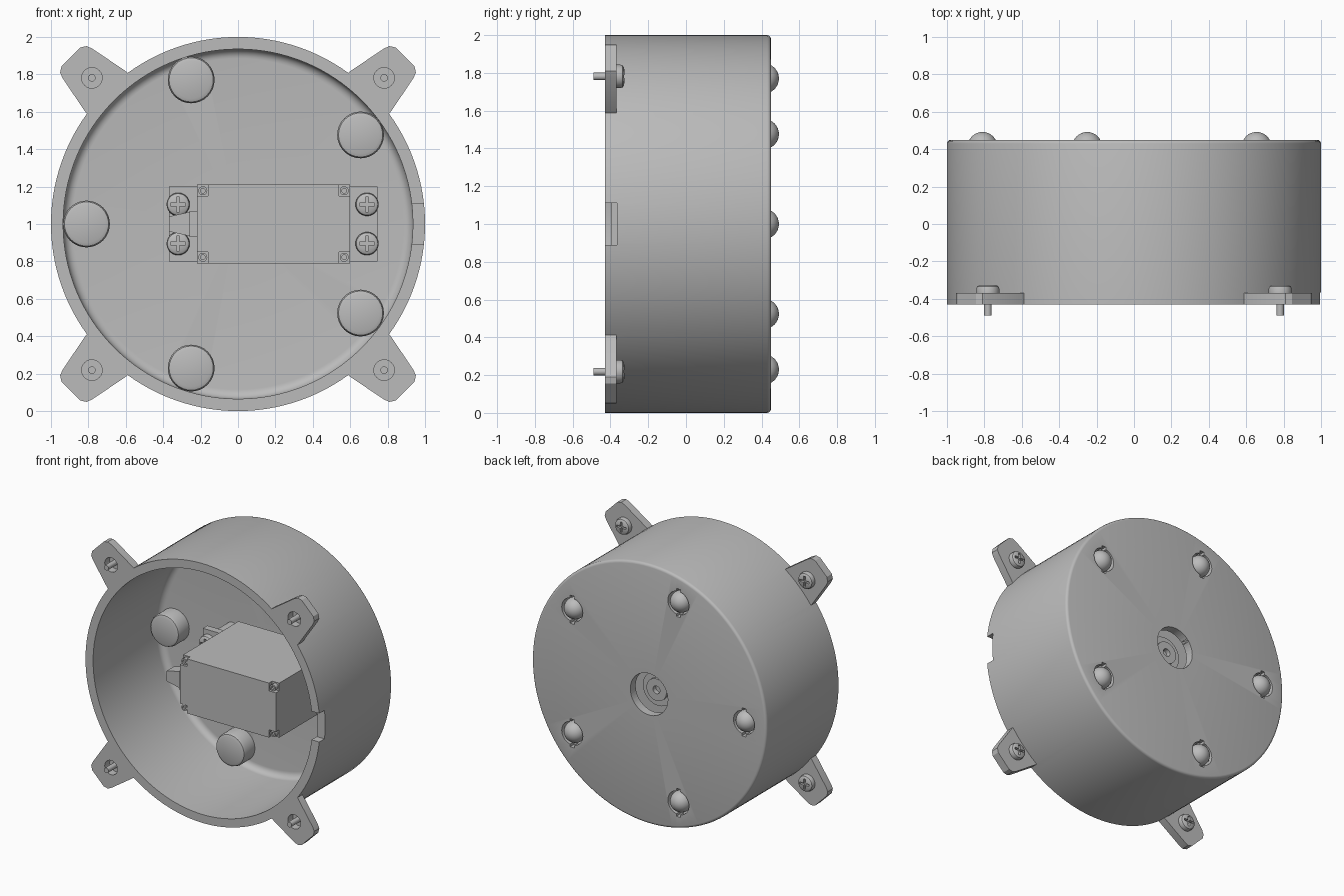
import bpy, bmesh
from math import pi, cos, sin, radians
from mathutils import Vector, Matrix

if "Cube" in bpy.data.objects:
    bpy.data.objects.remove(bpy.data.objects["Cube"], do_unlink=True)

GREY = (0.5, 0.5, 0.5, 1)
mat = bpy.data.materials.new("plain grey")
mat.use_nodes = True
mat.diffuse_color = GREY
mat.node_tree.nodes["Principled BSDF"].inputs["Base Color"].default_value = GREY

CZ = 1.0          # height of the housing axis
FRONT, BACK, FLOOR = -0.43, 0.45, 0.385


def finish(name, bm):
    bmesh.ops.recalc_face_normals(bm, faces=bm.faces)
    me = bpy.data.meshes.new(name)
    bm.to_mesh(me)
    bm.free()
    me.materials.append(mat)
    ob = bpy.data.objects.new(name, me)
    bpy.context.collection.objects.link(ob)
    return ob


def lathe(name, profile, x=0, z=CZ, steps=32, closed=False):
    """Spin (radius, y) points around an axis parallel to y."""
    bm = bmesh.new()
    vs = [bm.verts.new((r, y, 0)) for r, y in profile]
    for a, b in zip(vs, vs[1:] + vs[:1] if closed else vs[1:]):
        bm.edges.new((a, b))
    bmesh.ops.spin(bm, geom=bm.verts[:] + bm.edges[:], cent=(0, 0, 0),
                   axis=(0, 1, 0), angle=2 * pi, steps=steps)
    bmesh.ops.remove_doubles(bm, verts=bm.verts, dist=1e-5)
    bmesh.ops.translate(bm, verts=bm.verts, vec=(x, 0, z))
    return finish(name, bm)


def rod(name, r, y0, y1, x=0, z=CZ, steps=24):
    return lathe(name, [(0, y0), (r, y0), (r, y1), (0, y1)], x, z, steps)


def prism(name, points, y0, y1):
    """Extrude an (x, z) outline along y."""
    bm = bmesh.new()
    face = bm.faces.new([bm.verts.new((x, y0, z)) for x, z in points])
    out = bmesh.ops.extrude_face_region(bm, geom=[face])
    new = [v for v in out["geom"] if isinstance(v, bmesh.types.BMVert)]
    bmesh.ops.translate(bm, verts=new, vec=(0, y1 - y0, 0))
    return finish(name, bm)


def box(name, x0, x1, z0, z1, y0, y1):
    return prism(name, [(x0, z0), (x1, z0), (x1, z1), (x0, z1)], y0, y1)


def combine(ob, others, operation):
    """Apply booleans and drop the helper objects."""
    for other in others:
        m = ob.modifiers.new("bool", "BOOLEAN")
        m.operation, m.object, m.solver = operation, other, "EXACT"
    bpy.context.view_layer.update()
    dg = bpy.context.evaluated_depsgraph_get()
    me = bpy.data.meshes.new_from_object(ob.evaluated_get(dg))
    ob.modifiers.clear()
    ob.data = me
    for other in others:
        bpy.data.objects.remove(other, do_unlink=True)


def screw(name, x, z, seat, d, radius, height, length):
    """Cross-head screw; its head points along d on the y axis."""
    prof = [(0, -length), (0.02, -length), (0.02, 0), (radius, 0), (radius, height * .5),
            (radius * .93, height * .78), (radius * .75, height * .95), (0, height)]
    ob = lathe(name, [(r, seat + d * h) for r, h in prof], x, z, 28)
    a, b = 0.04, 0.008
    y = sorted((seat + d * height * .5, seat + d * height * 1.5))
    cross = [(a, b), (b, b), (b, a), (-b, a), (-b, b), (-a, b),
             (-a, -b), (-b, -b), (-b, -a), (b, -a), (b, -b), (a, -b)]
    combine(ob, [prism("cutter", [(x + p, z + q) for p, q in cross], *y)], "DIFFERENCE")


# Round cup housing, open at the front, with rounded rear edge and inner floor
f, g = 0.05, 0.02
inner = [(0.935 - f + f * cos(t), FLOOR - f + f * sin(t))
         for t in [radians(a) for a in range(0, 91, 15)]]
outer = [(1 - g + g * cos(t), BACK - g + g * sin(t))
         for t in [radians(a) for a in range(0, 91, 30)]]
housing = lathe("housing", [(0, FLOOR)] + inner[::-1] + [(0.935, FRONT), (1, FRONT)]
                + outer + [(0, BACK)], steps=128)

# Four tapered mounting ears
half = [(0.96, 0.155), (0.992, 0.155), (1.215, 0.112), (1.245, 0.1), (1.264, 0.07)]
outline = half + [(r, -t) for r, t in reversed(half)]
ears, cuts = [], []
for k in range(4):
    a = pi / 4 + k * pi / 2
    c, s = cos(a), sin(a)
    ears.append(prism("ear", [(r * c - t * s, CZ + r * s + t * c) for r, t in outline],
                      FRONT, -0.368))
    x, z = 1.105 * c, CZ + 1.105 * s
    cuts.append(rod("ear_hole", 0.055, -0.5, -0.3, x, z))
    screw("ear_screw", x, z, -0.37, 1, 0.062, 0.045, 0.12)
combine(housing, ears, "UNION")

# Five ball feet, each in a pocket inside the cup
for k in range(5):
    a = pi + k * 2 * pi / 5
    x, z = 0.81 * cos(a), CZ + 0.81 * sin(a)
    cuts.append(rod("pocket", 0.09, 0.3, 0.6, x, z, 32))
    cuts.append(box("slot", x - .018, x + .018, z - .108, z + .108, 0.405, 0.6))
    lathe("ball_socket", [(0.125, 0.392), (0.125, 0.28), (0.118, 0.262), (0.1, 0.255),
                          (0, 0.255), (0, 0.3), (0.09, 0.3), (0.09, 0.392)],
          x, z, 32, closed=False)
    R = 0.08
    lathe("ball_foot", [(R * sin(t), 0.412 - R * cos(t))
                        for t in [pi * i / 16 for i in range(17)]], x, z, 32)

# Shaft hole in the rear and cable notch in the rim
cuts.append(rod("shaft_hole", 0.16, 0.3, 0.6, steps=48))
cuts.append(box("notch", 0.9, 1.1, 0.89, 1.11, -0.6, -0.366))
combine(housing, cuts, "DIFFERENCE")

# Motor case: body, notched front cover with corner screws
X0, X1, Z0, Z1 = -0.22, 0.6, 0.79, 1.21
box("motor_body", X0, X1, Z0, Z1, -0.355, 0.32)
n = 0.06
prism("motor_cover", [(X0 + n, Z0), (X1 - n, Z0), (X1 - n, Z0 + n), (X1, Z0 + n),
                      (X1, Z1 - n), (X1 - n, Z1 - n), (X1 - n, Z1), (X0 + n, Z1),
                      (X0 + n, Z1 - n), (X0, Z1 - n), (X0, Z0 + n), (X0 + n, Z0 + n)],
      -0.395, -0.355)
for x in (X0 + .032, X1 - .032):
    for z in (Z0 + .032, Z1 - .032):
        lathe("cover_screw", [(0, -.375), (.013, -.375), (.013, -.388), (.024, -.388),
                              (.024, -.35), (0, -.35)], x, z, 16)

# Mounting flanges with screws and posts down to the floor
for x0, x1, xs in ((-0.37, X0, -0.32), (X1, 0.745, 0.69)):
    box("motor_flange", x0, x1, 0.8, 1.2, 0.1, 0.155)
    for z in (CZ - 0.105, CZ + 0.105):
        screw("flange_screw", xs, z, 0.1, -1, 0.062, 0.045, 0.15)
        rod("flange_post", 0.048, 0.15, FLOOR + .01, xs, z)

# Cable strain relief
box("cable_block", -0.26, X0 + .005, 0.93, 1.07, -0.35, -0.24)
prism("cable_boot", [(-0.37, 0.96), (-0.255, 0.935), (-0.255, 1.065), (-0.37, 1.04)],
      -0.34, -0.25)

# Output disc and hollow shaft behind the rear hole
lathe("output_shaft", [(0, 0.315), (0.13, 0.315), (0.13, 0.34), (0.085, 0.34),
                       (0.085, 0.36), (0.03, 0.36), (0.03, 0.325), (0, 0.325)])

# Smooth round surfaces, keep edges crisp
bpy.ops.object.select_all(action="DESELECT")
for ob in bpy.context.collection.objects:
    if ob.type == "MESH" and mat.name in ob.data.materials:
        ob.select_set(True)
        bpy.context.view_layer.objects.active = ob
bpy.ops.object.shade_smooth_by_angle(angle=radians(32))
